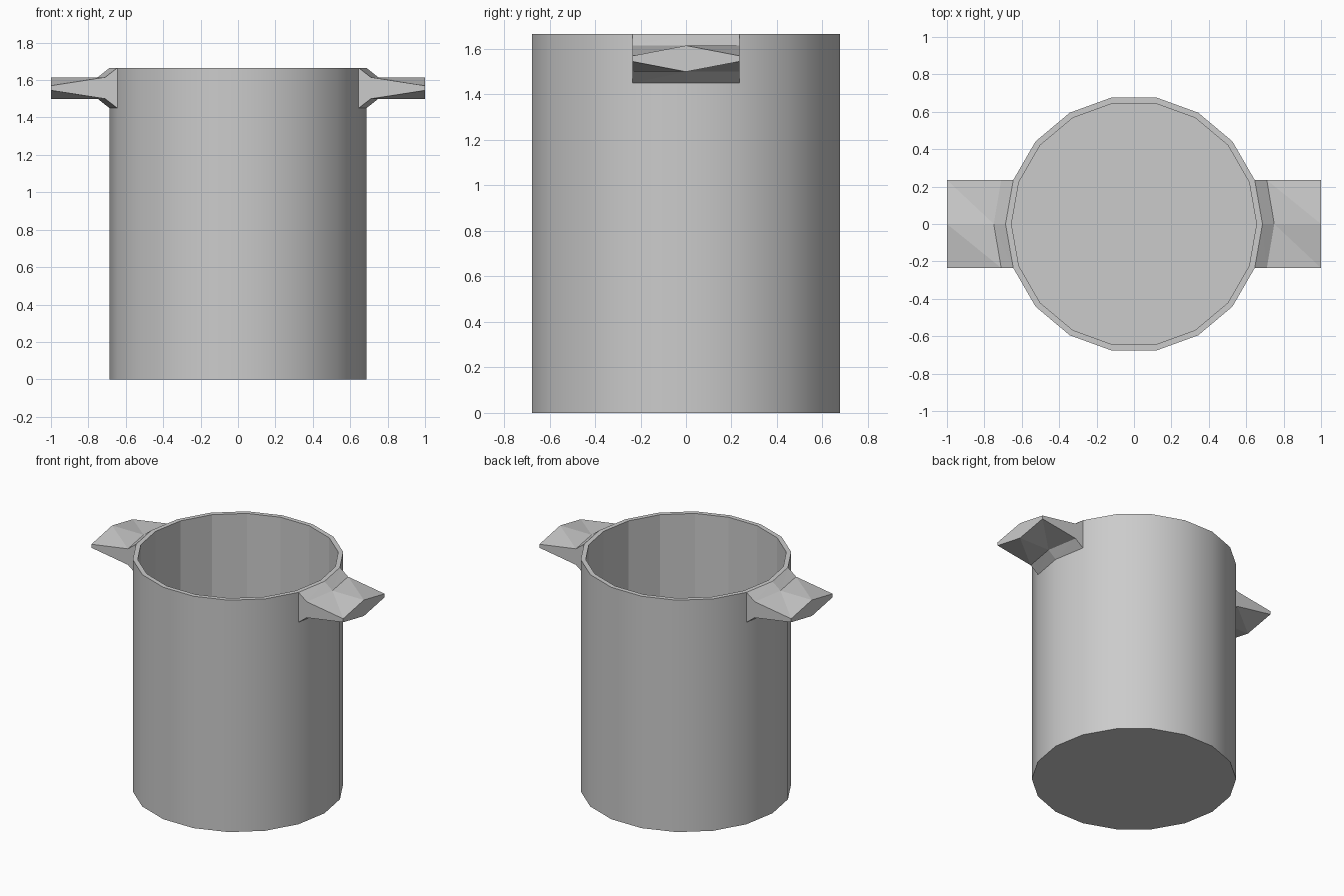
import bpy, bmesh
from math import cos, sin, pi

if "Cube" in bpy.data.objects:
    bpy.data.objects.remove(bpy.data.objects["Cube"])

SIDES, R_OUT, R_IN, HEIGHT, FLOOR = 18, 0.687, 0.655, 1.665, 0.03


def make_object(name, bm):
    bmesh.ops.recalc_face_normals(bm, faces=bm.faces[:])
    mesh = bpy.data.meshes.new(name)
    bm.to_mesh(mesh)
    bm.free()
    obj = bpy.data.objects.new(name, mesh)
    bpy.context.collection.objects.link(obj)
    return obj


def ring(bm, r, z):
    return [bm.verts.new((r * cos(2 * pi * i / SIDES), r * sin(2 * pi * i / SIDES), z))
            for i in range(SIDES)]


# Pot body: outer wall, flat rim, inner wall and floor
bm = bmesh.new()
rings = [ring(bm, r, z) for r, z in
         ((R_OUT, 0), (R_OUT, HEIGHT), (R_IN, HEIGHT), (R_IN, FLOOR))]
for level, (a, b) in enumerate(zip(rings, rings[1:])):
    for i in range(SIDES):
        j = (i + 1) % SIDES
        f = bm.faces.new((a[i], a[j], b[j], b[i]))
        f.smooth = level == 0
bm.faces.new(rings[0])
bm.faces.new(rings[-1])
for ra in rings[:2]:
    for i in range(SIDES):
        bm.edges.get((ra[i], ra[(i + 1) % SIDES])).smooth = False
make_object("pot_body", bm)


# Side handles: two wall panels extruded outward, ending in a wedge-edged tip
def handle(name, s):
    bm = bmesh.new()
    c, w = R_OUT * cos(pi / 9), R_OUT * sin(pi / 9)
    # each section: side x, middle x, side top/bottom z, middle top/bottom z
    sections = ((c, R_OUT, HEIGHT, 1.45, HEIGHT, 1.45),
                (0.71, 0.75, 1.615, 1.5, 1.615, 1.5),
                (1.0, 1.0, 1.57, 1.545, 1.615, 1.5))
    loops = []
    for xs, xm, st, sb, mt, mb in sections:
        pts = ((xs, w, st), (xm, 0, mt), (xs, -w, st),
               (xs, -w, sb), (xm, 0, mb), (xs, w, sb))
        loops.append([bm.verts.new((s * x, s * y, z)) for x, y, z in pts])
    for a, b in zip(loops, loops[1:]):
        for i in range(6):
            j = (i + 1) % 6
            bm.faces.new((a[i], a[j], b[j]))
            bm.faces.new((a[i], b[j], b[i]))
    bm.faces.new(loops[-1])
    make_object(name, bm)


handle("right_handle", 1)
handle("left_handle", -1)
